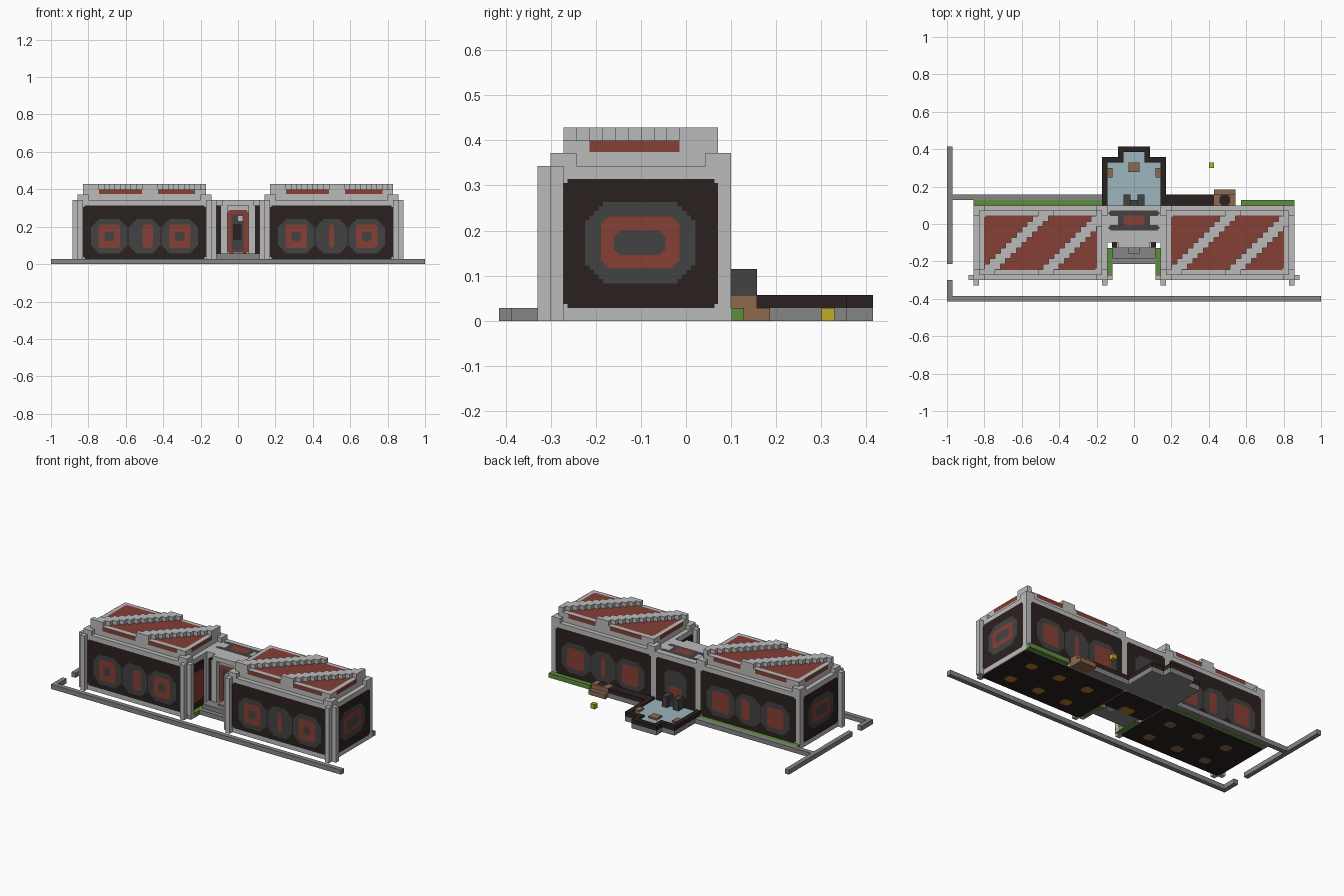
import bpy, bmesh
from mathutils import Vector

if "Cube" in bpy.data.objects:
    bpy.data.objects.remove(bpy.data.objects["Cube"])

V = 1 / 35  # size of one building block


def material(name, *rgb):
    m = bpy.data.materials.new(name)
    m.use_nodes = True
    m.diffuse_color = (*rgb, 1)
    m.node_tree.nodes["Principled BSDF"].inputs["Base Color"].default_value = (*rgb, 1)
    return m


LIGHT = material("light_stone", .50, .50, .50)
STONE = material("grey_stone", .24, .24, .24)
DARK = material("dark_wood", .024, .015, .014)
SLATE = material("slate_grey", .053, .055, .053)
RED = material("red_clay", .235, .05, .035)
GREEN = material("hedge_green", .11, .27, .045)
WATER = material("pond_water", .33, .46, .51)
BROWN = material("brown_wood", .27, .138, .078)
YELLOW = material("yellow", .52, .41, .02)
ORANGE = material("lamp_orange", .45, .18, .02)


def finish(name, bm, mat):
    me = bpy.data.meshes.new(name)
    bm.to_mesh(me)
    bm.free()
    me.materials.append(mat)
    bpy.context.collection.objects.link(bpy.data.objects.new(name, me))


def boxes(name, mat, *items):
    """Boxes given as x0, x1, y0, y1, z0, z1 in blocks."""
    bm = bmesh.new()
    for b in items:
        new = bmesh.ops.create_cube(bm, size=1)["verts"]
        for v in new:
            v.co = [V * (b[2 * i] if v.co[i] < 0 else b[2 * i + 1]) for i in range(3)]
    finish(name, bm, mat)


def plate(name, mat, axis, side, level, u, w, layer=1, steps=1, step=.3):
    """Thin painted panel with stair-stepped corners, facing side along axis, in blocks."""
    cu, cw = sum(u) / 2, sum(w) / 2
    hu, hw = (u[1] - u[0]) / 2, (w[1] - w[0]) / 2
    quarter = [(hu, hw - steps * step)]
    for i in range(steps):
        x = hu - (i + 1) * step
        y = hw - (steps - i) * step
        quarter += [(x, y), (x, y + step)]
    mirror = [(-x, y) for x, y in reversed(quarter)]
    ring = quarter + mirror + [(x, -y) for x, y in reversed(quarter + mirror)]
    bm = bmesh.new()
    verts = []
    for x, y in ring:
        co = [cu + x, cw + y]
        co.insert(axis, level + side * layer * .06)
        verts.append(bm.verts.new(Vector(co) * V))
    face = bm.faces.new(verts)
    face.normal_update()
    if face.normal[axis] * side < 0:
        face.normal_flip()
    finish(name, bm, mat)


def medallion(name, axis, side, level, blob, core, z, eye=None):
    """Slate blob with a red core and an optional slate eye."""
    plate(name + "_blob", SLATE, axis, side, level, blob, (z - 3.25, z + 3.25), 2, 4, .35)
    plate(name + "_core", RED, axis, side, level, core, (z - 2.2, z + 2.2), 3, 1)
    if eye:
        plate(name + "_eye", SLATE, axis, side, level, eye, (z - .85, z + .85), 4, 1, .2)


def hall(tag, x, s, outer):
    """One of the two long halls, starting at block x; s is the side of its outer end."""
    n = tag + "_"
    boxes(n + "walls", LIGHT, (x, x + 25, -10.5, 3.5, 0, 12))
    corners = [(a, a + 2, b, b + 2, 12, 13) for a in (x, x + 23) for b in (-10.5, 1.5)]
    boxes(n + "cornice", LIGHT, (x + 1, x + 24, -9.5, 2.5, 12, 13), *corners)
    boxes(n + "pillars", LIGHT,
          *[(a, a + 1, -11.5, -10.5, 0, 12) for a in (x, x + 24)],
          *[(a, a + 1, -10.5, -9.5, 0, 12) for a in (x - 1, x + 25)])
    # roof slab with red field and raised diagonal stripes
    r = x + 1
    boxes(n + "roof_slab", LIGHT, (r, r + 23, -9.5, 2.5, 13, 14))
    plate(n + "roof_field", RED, 2, 1, 14, (r + .9, r + 22.1), (-8.6, 1.6))
    boxes(n + "roof_stripes", LIGHT,
          *[(r + i + k, min(r + i + k + 3, r + 23), i - 9.5, i - 8.5, 14, 15)
            for k in (0, 11) for i in range(12)])
    for a, b in ((3, 11), (14, 21)):
        plate(n + "roof_front_edge", RED, 1, -1, -9.5, (r + a, r + b), (13.1, 14), steps=0)
        plate(n + "roof_back_edge", RED, 1, 1, 2.5, (r + a, r + b - .4), (13.1, 14), steps=0)
    plate(n + "roof_left_edge", RED, 0, 1, r + 23, (-7.5, -.5), (13.1, 14), steps=0)
    plate(n + "roof_right_edge", RED, 0, -1, r, (-7.5, .5), (13.1, 14), steps=0)
    # front and back panels
    half = 2 if s < 0 else 1
    c = x + 12.5
    mid = c + (.6 if s < 0 else 0)
    for label, side, y in (("front", -1, -10.5), ("back", 1, 3.5)):
        p = n + label
        plate(p + "_panel", DARK, 1, side, y, (x + 1, x + 24), (1, 11))
        for dx in (-6.6, 6.6):
            o = c + dx
            eye = (o - .85, o + .85) if side < 0 else None
            medallion(p + "_medallion", 1, side, y, (o - 3.4, o + 3.4), (o - 2, o + 2), 5.2, eye)
        medallion(p + "_middle", 1, side, y, (c - 3, c + 3), (mid - half / 2, mid + half / 2), 5.2)
    # outer end panel
    e = n + "end"
    plate(e + "_panel", DARK, 0, s, outer, (-9.5, 2.5), (1, 11))
    plate(e + "_blob", SLATE, 0, s, outer, (-7.85, .75), (2.9, 9.2), 2, 4, .35)
    plate(e + "_core", RED, 0, s, outer, (-6.6, -.5), (4.1, 8.1), 3, 2, .25)
    plate(e + "_eye", SLATE, 0, s, outer, (-5.6, -1.6), (5.1, 7), 4, 2, .2)
    # courtyard side panel
    inner = -5 if s < 0 else 5
    plate(n + "court_panel", DARK, 0, -s, inner, (-9.5, -4.6), (1, 11))
    plate(n + "court_core", RED, 0, -s, inner, (-8.5, -5), (2.5, 9), 2)
    # underside with lamp patches
    plate(n + "floor", DARK, 2, -1, 0, (x + .1, x + 24.9), (-10.4, 3.4))
    for dx in (6, 13, 20):
        for y in (-7.3, -1):
            plate(n + "floor_patch", ORANGE if s > 0 else BROWN, 2, -1, 0,
                  (x + dx - 1.1, x + dx + 1.1), (y - 1, y + 1), 2)


hall("right_hall", -30, -1, -30)
hall("left_hall", 5, 1, 30)

# central link between the halls
boxes("link_walls", LIGHT, (-5, 5, -3.5, 3.5, 0, 12), (-3, 3, -4.5, -3.5, 11, 12))
boxes("door_pillars", LIGHT, *[(a, a + 1.2, -4.5, -3.5, 0, 11) for a in (-3.2, 2)])
boxes("dark_columns", DARK, *[(a, a + 1, -4.4, -3.5, 2, 11) for a in (-4.1, 3.1)])
plate("door_frame", RED, 1, -1, -3.5, (-2, 2), (2, 10.1))
plate("door", SLATE, 1, -1, -3.5, (-1.2, 1), (2.6, 9.3), 2, 0)
plate("door_gap", DARK, 1, -1, -3.5, (-.9, .7), (4.5, 7.5), 3, 0)
plate("door_light", LIGHT, 1, -1, -3.5, (0, .8), (8.1, 9), 3, 0)
for y in (-.7, 2):
    plate("link_roof_bar", SLATE, 2, 1, 12, (-4.8, 4.8), (y - .5, y + .5))
plate("link_roof_middle", SLATE, 2, 1, 12, (-3, 3), (-1, 2.3), 2)
plate("link_roof_core", RED, 2, 1, 12, (-2, 2), (-.3, 1.6), 3)
plate("link_back_panel", DARK, 1, 1, 3.5, (-4.8, 4.8), (0, 11))
plate("link_back_blob", SLATE, 1, 1, 3.5, (-2.6, 2.6), (3, 9), 2, 3)
plate("link_back_core", RED, 1, 1, 3.5, (-1.6, 1.6), (3.6, 5.6), 3)
plate("link_floor", DARK, 2, -1, 0, (-5, 5), (-3.4, 3.4))
plate("link_lamp", ORANGE, 2, -1, 0, (-1.5, 1.5), (-3.3, -1.2), 2)

# front steps and planting
boxes("steps", STONE, (-4, 4, -7.5, -3.5, 0, 1), (-4, 4, -6.5, -3.5, 1, 2))
boxes("step_block", STONE, (-1, 1, -5.5, -3.5, 2, 2.4))
boxes("court_hedges", GREEN, (-5, -4, -10.5, -4.5, 0, 1), (4, 5, -10.5, -4.5, 0, 1))
boxes("back_hedges", GREEN, (-30, -6, 3.5, 4.5, 0, 1), (20, 30, 3.5, 4.5, 0, 1))

# low boundary walls
boxes("boundary_walls", STONE, (-35, 35, -14.5, -13.5, 0, 1),
      (-35, -34, -13.5, -10.5, 0, 1), (-35, -34, -7.5, 14.5, 0, 1),
      (-34, -6, 4.5, 5.5, 0, 1))

# pond with a stepped rim
boxes("pond_base", STONE, (-6, 6, 3.5, 12.5, 0, 1), (-3, 3, 12.5, 14.5, 0, 1))
rim = [(5, 6, 3.5, 12.5, 1, 2), (3, 5, 11.5, 12.5, 1, 2), (2, 3, 11.5, 14.5, 1, 2)]
rim += [(-b[1], -b[0], *b[2:]) for b in rim]
boxes("pond_rim", DARK, *rim, (-2, 2, 13.5, 14.5, 1, 2))
boxes("pond_water", WATER, (-5, 5, 3.5, 11.5, 1, 1.6), (-2, 2, 11.5, 13.5, 1, 1.6))
boxes("pond_stools", BROWN, (-1, 1, 9.7, 11.5, 1, 2),
      (-5, -4, 8.7, 10.5, 1, 2), (4, 5, 8.7, 10.5, 1, 2))
boxes("pond_seat", SLATE, (-2, -.7, 3.5, 5.5, 1, 4), (.7, 2, 3.5, 5.5, 1, 4),
      (-.7, .7, 3.5, 4.5, 1, 3))

# walkway and small bench behind the left hall
boxes("walkway_base", STONE, (6, 15, 3.5, 5.5, 0, 1))
boxes("walkway", DARK, (6, 15, 3.5, 5.5, 1, 2))
boxes("bench", BROWN, (15, 19, 3.5, 6.5, 0, 1), (15, 19, 3.5, 5.5, 1, 2))
plate("bench_opening", DARK, 2, 1, 2, (16, 18), (3.5, 5.4))
boxes("yellow_block", YELLOW, (14, 15, 10.5, 11.5, 0, 1))
